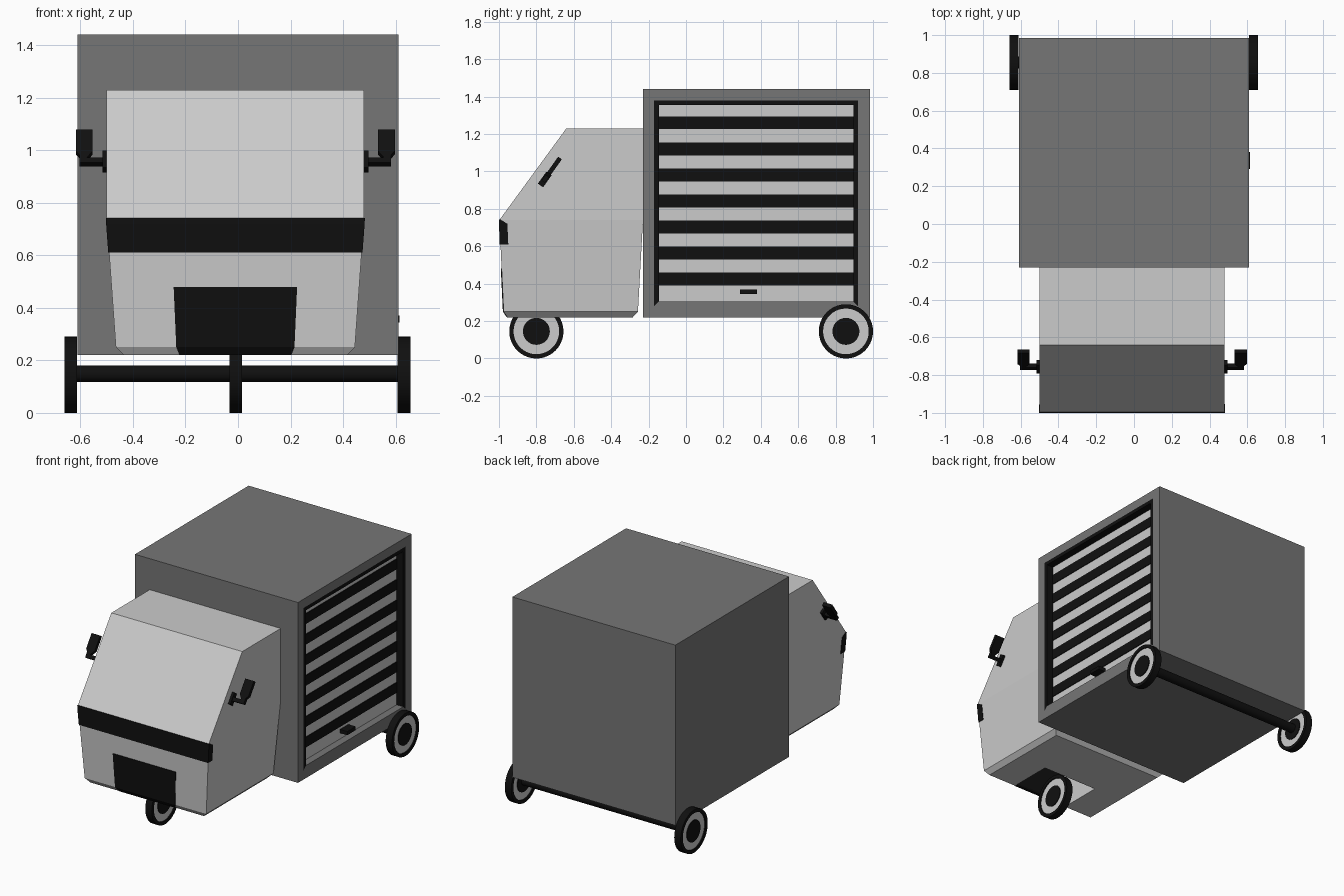
import bpy, bmesh, math
from mathutils import Vector

if "Cube" in bpy.data.objects:
    bpy.data.objects.remove(bpy.data.objects["Cube"])

CX = -0.01  # cab centre line


def material(name, v):
    m = bpy.data.materials.new(name)
    m.diffuse_color = (v, v, v, 1)
    m.use_nodes = True
    m.node_tree.nodes["Principled BSDF"].inputs["Base Color"].default_value = m.diffuse_color
    return m


BLACK = material("black", 0.005)
DARK = material("dark_grey", 0.18)
LIGHT = material("light_grey", 0.55)


def finish(name, bm, *mats):
    bmesh.ops.recalc_face_normals(bm, faces=bm.faces[:])
    mesh = bpy.data.meshes.new(name)
    bm.to_mesh(mesh)
    bm.free()
    for m in mats:
        mesh.materials.append(m)
    ob = bpy.data.objects.new(name, mesh)
    bpy.context.collection.objects.link(ob)
    return ob


def loft_bm(rings):
    """Skin a list of point rings; returns bmesh, side faces per step, end caps."""
    bm = bmesh.new()
    vs = [[bm.verts.new(p) for p in r] for r in rings]
    n = len(rings[0])
    sides = [[bm.faces.new((a[i], a[(i + 1) % n], b[(i + 1) % n], b[i])) for i in range(n)]
             for a, b in zip(vs, vs[1:])]
    caps = [bm.faces.new(vs[0][::-1]), bm.faces.new(vs[-1])]
    return bm, sides, caps


def stack(name, sections, mat):
    """Loft of horizontal rectangles (z, half width, y0, y1) around the cab centre."""
    rings = [[(CX - h, a, z), (CX + h, a, z), (CX + h, b, z), (CX - h, b, z)]
             for z, h, a, b in sections]
    return finish(name, loft_bm(rings)[0], mat)


def box(name, x, y, z, mat):
    return stack_rect(name, [(x[0], *y, *z), (x[1], *y, *z)], mat)


def rect_rings(sections):
    return [[(x, a, c), (x, b, c), (x, b, d), (x, a, d)] for x, a, b, c, d in sections]


def stack_rect(name, sections, mat):
    return finish(name, loft_bm(rect_rings(sections))[0], mat)


def cylinder(name, x0, x1, r, y, z, mat, hole=0.0, n=40):
    def ring(x, rad):
        return [(x, y + rad * math.cos(2 * math.pi * i / n), z + rad * math.sin(2 * math.pi * i / n))
                for i in range(n)]
    if hole:
        bm, _, caps = loft_bm([ring(x0, hole), ring(x0, r), ring(x1, r), ring(x1, hole), ring(x0, hole)])
        bmesh.ops.delete(bm, geom=caps, context='FACES_ONLY')
        bmesh.ops.remove_doubles(bm, verts=bm.verts[:], dist=1e-5)
    else:
        bm = loft_bm([ring(x0, r), ring(x1, r)])[0]
    ob = finish(name, bm, mat)
    bpy.ops.object.select_all(action='DESELECT')
    bpy.context.view_layer.objects.active = ob
    ob.select_set(True)
    bpy.ops.object.shade_smooth_by_angle()
    return ob


# Cargo box with a recessed shutter opening on the right side
outer = (-0.23, 0.985, 0.22, 1.44)
rim = (-0.17, 0.92, 0.28, 1.38)
inner = (-0.145, 0.895, 0.305, 1.355)
bm, sides, caps = loft_bm(rect_rings([(-0.61, *outer), (0.61, *outer), (0.61, *rim),
                                      (0.61, *inner), (0.56, *inner)]))
for step in sides[2:]:
    for f in step[1:]:
        f.material_index = 1
caps[1].material_index = 2
finish("cargo_box", bm, DARK, BLACK, LIGHT)

# Shutter slats and handle
for i in range(7):
    z = 0.39 + i * 0.1393
    box("shutter_slat", (0.555, 0.565), (-0.145, 0.895), (z, z + 0.069), BLACK)
box("shutter_handle", (0.555, 0.615), (0.29, 0.38), (0.345, 0.37), BLACK)

# Cab with a wheel well cut from below
cab = stack("cab", [(0.22, 0.425, -0.955, -0.285), (0.25, 0.455, -0.975, -0.257),
                    (0.74, 0.49, -0.998, -0.23), (1.23, 0.49, -0.64, -0.23)], LIGHT)
cutter = box("wheel_well_cutter", (CX - 0.21, CX + 0.21), (-1.1, -0.655), (0.1, 0.46), LIGHT)
cutter.hide_render = True
mod = cab.modifiers.new("wheel_well", 'BOOLEAN')
mod.operation = 'DIFFERENCE'
mod.solver = 'EXACT'
mod.object = cutter
bpy.context.view_layer.objects.active = cab
bpy.ops.object.modifier_apply(modifier=mod.name)
bpy.data.objects.remove(cutter)

# Front grille panel and headlight band
stack("front_grille", [(0.22, 0.213, -0.958, -0.94), (0.25, 0.225, -0.979, -0.96),
                       (0.48, 0.235, -0.99, -0.97)], BLACK)
stack("headlight_band", [(0.61, 0.484, -0.996, -0.95), (0.72, 0.492, -1.0, -0.955),
                         (0.742, 0.493, -1.0, -0.99)], BLACK)

# Side mirrors, tilted parallel to the windscreen
U = Vector((0, 0.58, 0.815))
N = Vector((0, -0.815, 0.58))
O = Vector((0, -0.778, 0.925))
ARM = [(0.49, 0.025), (0.583, 0.025), (0.583, 0.062), (0.597, 0.08), (0.597, 0.18),
       (0.533, 0.18), (0.533, 0.08), (0.555, 0.05), (0.49, 0.05)]
BASE = [(0.475, 0), (0.496, 0), (0.496, 0.078), (0.475, 0.078)]
for side in (1, -1):
    for name, prof, t in (("mirror", ARM, 0.012), ("mirror_base", BASE, 0.017)):
        rings = [[O + U * u + N * s + Vector((CX + side * (x - CX), 0, 0)) for x, u in prof]
                 for s in (-t, t)]
        finish(name, loft_bm(rings)[0], BLACK)

# Wheels and rear axle
for name, x, y in (("front_wheel", -0.008, -0.8), ("rear_wheel_right", 0.632, 0.855),
                   ("rear_wheel_left", -0.636, 0.855)):
    cylinder(name + "_tyre", x - 0.024, x + 0.024, 0.145, y, 0.145, BLACK, hole=0.122)
    cylinder(name + "_disc", x - 0.016, x + 0.016, 0.1225, y, 0.145, LIGHT)
    cylinder(name + "_hub", x - 0.021, x + 0.021, 0.072, y, 0.145, BLACK)
cylinder("rear_axle", -0.63, 0.625, 0.031, 0.855, 0.149, BLACK)
